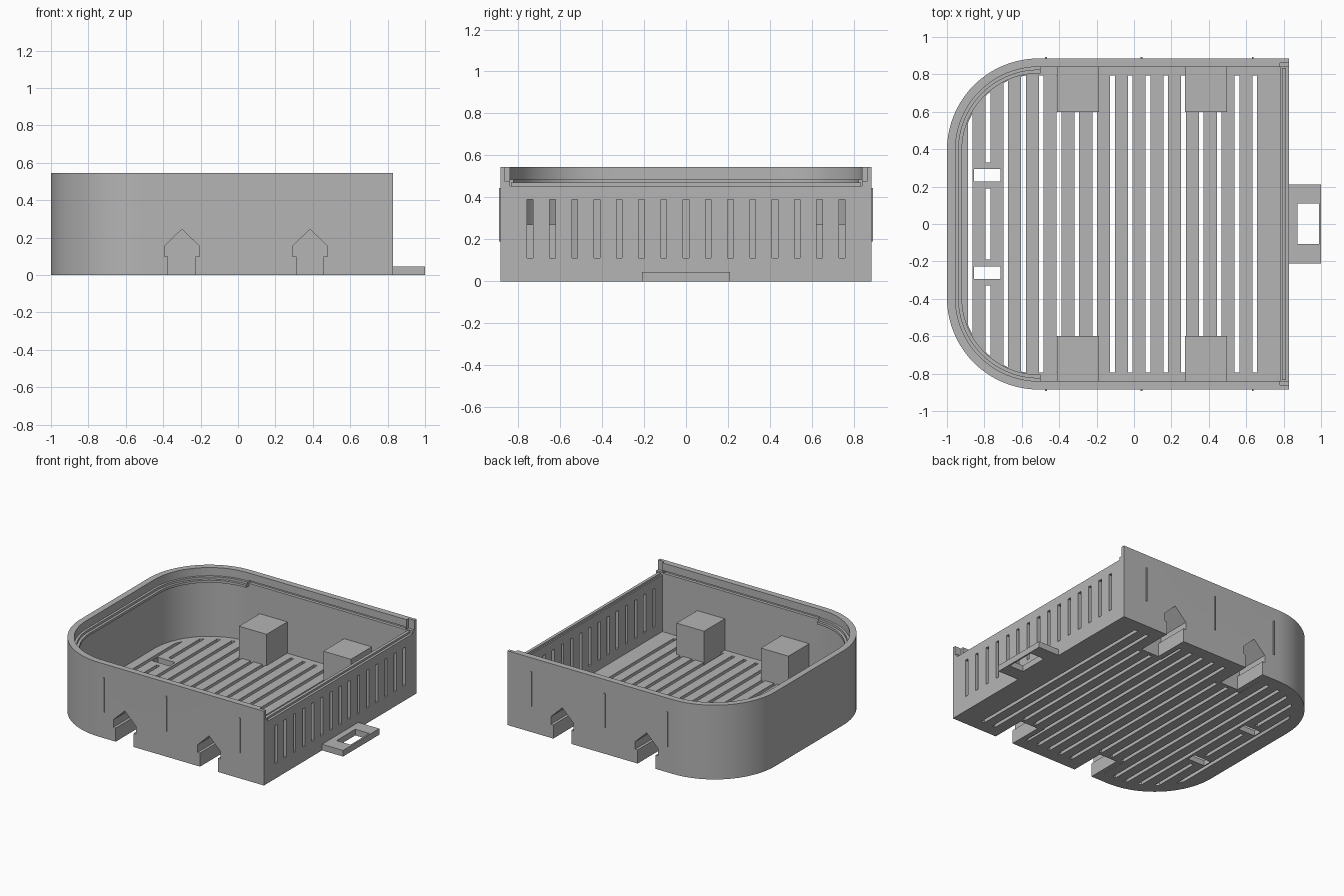
import bpy, bmesh, math

scene_cube = bpy.data.objects.get("Cube")
if scene_cube:
    bpy.data.objects.remove(scene_cube, do_unlink=True)

grey = bpy.data.materials.new("plain grey")
grey.use_nodes = True
grey.diffuse_color = (0.46, 0.46, 0.46, 1)
grey.node_tree.nodes["Principled BSDF"].inputs["Base Color"].default_value = (0.46, 0.46, 0.46, 1)

END, SIDE, RADIUS, WALL = 0.83, 0.885, 0.49, 0.045
FLOOR, TOP, SILL = 0.04, 0.545, 0.455


def add_prism(bm, pts, lo, hi, axis="z"):
    """Extrude a flat outline along z, or an x-z outline along y."""
    def place(p, h):
        return (p[0], p[1], h) if axis == "z" else (p[0], h, p[1])
    face = bm.faces.new([bm.verts.new(place(p, lo)) for p in pts])
    new = bmesh.ops.extrude_face_region(bm, geom=[face])["geom"]
    shift = (0, 0, hi - lo) if axis == "z" else (0, hi - lo, 0)
    bmesh.ops.translate(bm, vec=shift, verts=[v for v in new if isinstance(v, bmesh.types.BMVert)])


def rect(x0, x1, y0, y1):
    return [(x0, y0), (x1, y0), (x1, y1), (x0, y1)]


def make(name, prisms):
    """Make one object from a list of (outline, low, high[, axis])."""
    bm = bmesh.new()
    for prism in prisms:
        add_prism(bm, *prism)
    bmesh.ops.recalc_face_normals(bm, faces=bm.faces)
    mesh = bpy.data.meshes.new(name)
    bm.to_mesh(mesh)
    bm.free()
    mesh.materials.append(grey)
    obj = bpy.data.objects.new(name, mesh)
    bpy.context.collection.objects.link(obj)
    return obj


def combine(obj, operation, prisms):
    """Apply a boolean with a temporary helper solid."""
    tool = make("helper", prisms)
    tool.hide_render = True
    mod = obj.modifiers.new("cut", "BOOLEAN")
    mod.operation, mod.solver, mod.object = operation, "EXACT", tool
    graph = bpy.context.evaluated_depsgraph_get()
    mesh = bpy.data.meshes.new_from_object(obj.evaluated_get(graph))
    obj.modifiers.clear()
    obj.data = mesh
    bpy.data.objects.remove(tool, do_unlink=True)


def tray_outline(inset, x_end, steps=20):
    """U-shaped outline with two round corners at the -x end."""
    r = RADIUS - inset
    cx, cy = RADIUS - 1, SIDE - RADIUS
    pts = [(x_end, SIDE - inset)]
    for start, sy in ((90, 1), (180, -1)):
        for i in range(steps + 1):
            a = math.radians(start + 90 * i / steps)
            pts.append((cx + r * math.cos(a), sy * cy + r * math.sin(a)))
    return pts + [(x_end, inset - SIDE)]


# Tray shell: solid, hollowed, with a lowered sill at the +x end
tray = make("tray_shell", [(tray_outline(0, END), 0, TOP)])
combine(tray, "DIFFERENCE", [(tray_outline(WALL, END - 0.05), FLOOR, 1)])
combine(tray, "DIFFERENCE", [(rect(0.7, 1, WALL - SIDE, SIDE - WALL), SILL, 1)])

# Floor vents, shortened by the round corners and by the two anchor holes
vents = []


def reach(x):
    dx = max(0, RADIUS - 1 - x)
    return min(0.795, SIDE - RADIUS + math.sqrt(0.405 ** 2 - dx * dx))


for k in range(17):
    x0 = 0.633 - 0.0951 * k
    x1 = x0 + 0.025
    a, b = reach(x0), reach(x1)
    if k == 15:
        vents.append((rect(x0, x1, -0.19, 0.19), -0.1, 0.1))
        for s in (1, -1):
            vents.append(([(x0, s * 0.33), (x1, s * 0.33), (x1, s * b), (x0, s * a)], -0.1, 0.1))
    else:
        vents.append(([(x0, -a), (x1, -b), (x1, b), (x0, a)], -0.1, 0.1))
combine(tray, "DIFFERENCE", vents)
combine(tray, "DIFFERENCE", [(rect(-0.855, -0.715, y - 0.033, y + 0.033), -0.1, 0.1)
                             for y in (0.26, -0.26)])

# Vertical vents in the end wall
combine(tray, "DIFFERENCE", [(rect(0.7, 0.9, i * 0.1061 - 0.014, i * 0.1061 + 0.014), 0.11, 0.39)
                             for i in range(-7, 8)])

# Sliding-lid grooves in the long walls, open at the end
combine(tray, "DIFFERENCE", [(rect(-0.5, 0.77, min(s * 0.8, s * 0.862), max(s * 0.8, s * 0.862)), 0.47, 0.49)
                             for s in (1, -1)])
combine(tray, "DIFFERENCE", [(rect(0.78, 0.9, min(s * 0.8, s * 0.862), max(s * 0.8, s * 0.862)), 0.475, 1)
                             for s in (1, -1)])

# Socket blocks, each with a house-shaped pocket open to the outside and below
CENTRES = (-0.3, 0.385)
blocks, pockets = [], []
half = [(0.073, -0.1), (0.073, 0.1), (0.093, 0.1), (0.093, 0.155), (0, 0.245)]
for c in CENTRES:
    house = [(c + x, z) for x, z in half] + [(c - x, z) for x, z in half[-2::-1]]
    for s in (1, -1):
        y0, y1 = sorted((s * 0.6, s * 0.86))
        blocks.append((rect(c - 0.112, c + 0.112, y0, y1), 0, 0.27))
        pockets.append((house, s * 0.625, s * 1.0, "y"))
combine(tray, "UNION", blocks)
combine(tray, "DIFFERENCE", pockets)

# Stepped lid rest around the rounded end
for name, outer, inner, low, high in (("lid_rest_upper", 0.04, 0.062, 0.45, 0.485),
                                      ("lid_rest_lower", 0.055, 0.08, 0.45, 0.468)):
    ring = tray_outline(outer, -0.5) + tray_outline(inner, -0.5)[::-1]
    make(name, [(ring, low, high)])

# Low catch strip on the end sill
make("sill_catch", [(rect(0.79, 0.812, -0.835, 0.835), 0.45, 0.47)])

# Pull tab with a finger opening
tab = make("pull_tab", [(rect(END - 0.01, 1, -0.21, 0.21), 0, FLOOR + 0.005)])
combine(tab, "DIFFERENCE", [(rect(0.875, 0.988, -0.107, 0.11), -1, 1)])

# Thin upright ribs on both long walls
make("side_ribs", [(rect(x - 0.005, x + 0.005, s * 0.887 - 0.005, s * 0.887 + 0.005), 0.19, 0.445)
                   for x in (-0.47, 0.04, 0.635) for s in (1, -1)])

# Smooth the round corners, keep edges crisp
bpy.ops.object.select_all(action="DESELECT")
for obj in bpy.context.collection.objects:
    if obj.type == "MESH" and obj.data.materials and obj.data.materials[0] == grey:
        obj.select_set(True)
        bpy.context.view_layer.objects.active = obj
bpy.ops.object.shade_smooth_by_angle(angle=math.radians(30))
